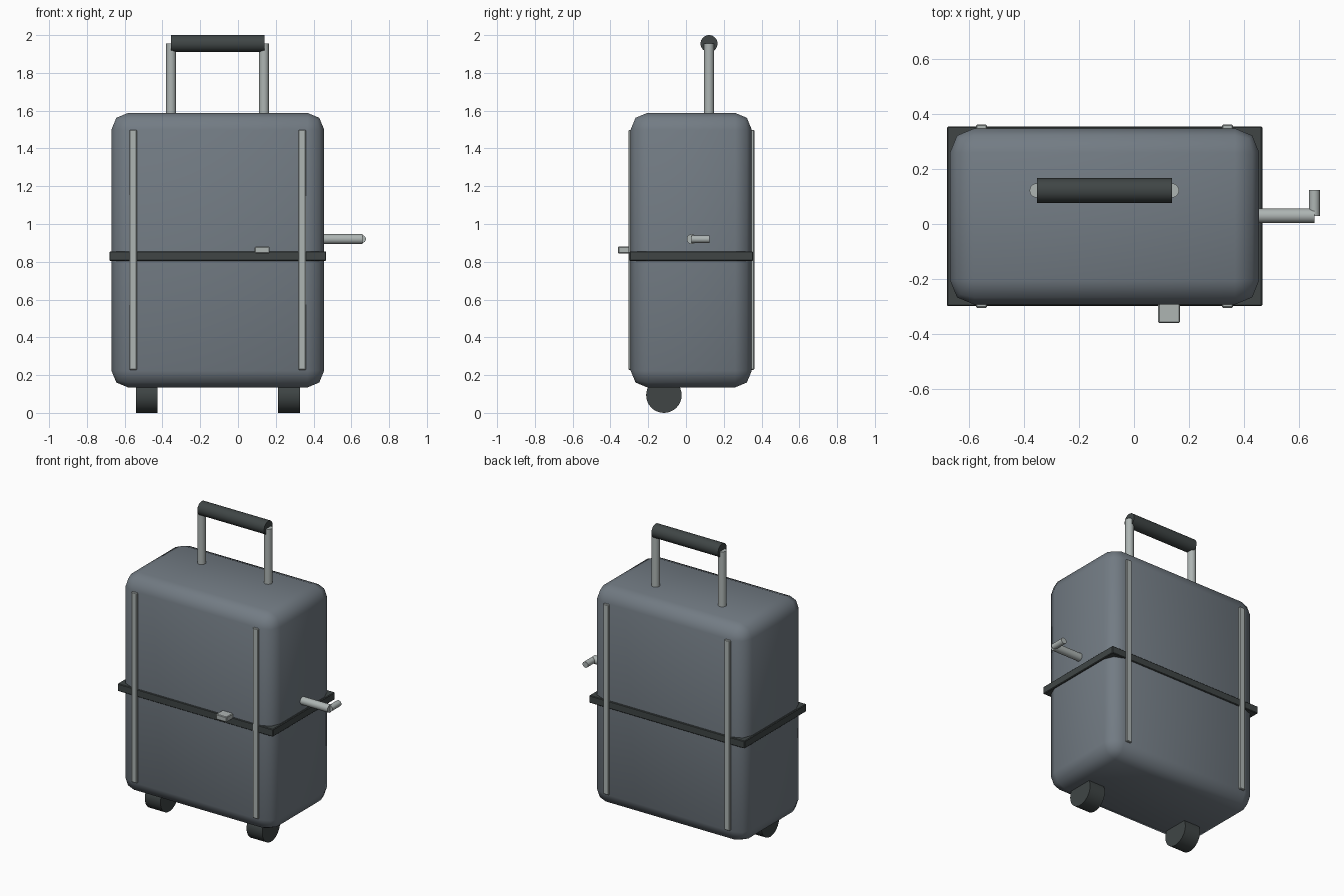
import bpy, math
from mathutils import Vector

if "Cube" in bpy.data.objects:
    bpy.data.objects.remove(bpy.data.objects["Cube"])


def material(name, color):
    m = bpy.data.materials.new(name)
    m.diffuse_color = (*color, 1)
    m.use_nodes = True
    m.node_tree.nodes["Principled BSDF"].inputs["Base Color"].default_value = m.diffuse_color
    return m


SHELL = material("shell_slate", (0.17, 0.20, 0.23))
DARK = material("dark_rubber", (0.05, 0.06, 0.06))
METAL = material("brushed_metal", (0.42, 0.46, 0.45))


def finish(ob, name, mat, angle):
    ob.name = name
    ob.data.materials.append(mat)
    bpy.ops.object.shade_smooth_by_angle(angle=math.radians(angle))
    return ob


def box(name, lo, hi, mat, bevel=0.0, segments=1, angle=30):
    lo, hi = Vector(lo), Vector(hi)
    bpy.ops.mesh.primitive_cube_add(size=1, location=(lo + hi) / 2)
    ob = bpy.context.object
    ob.scale = hi - lo
    bpy.ops.object.transform_apply(location=False, rotation=False, scale=True)
    if bevel:
        mod = ob.modifiers.new("bevel", 'BEVEL')
        mod.width, mod.segments = bevel, segments
        bpy.ops.object.modifier_apply(modifier=mod.name)
    return finish(ob, name, mat, angle)


def rod(name, start, end, radius, mat, sides=32):
    start, end = Vector(start), Vector(end)
    axis = end - start
    bpy.ops.mesh.primitive_cylinder_add(vertices=sides, radius=radius,
                                        depth=axis.length, location=(start + end) / 2)
    ob = bpy.context.object
    ob.rotation_euler = axis.to_track_quat('Z', 'Y').to_euler()
    return finish(ob, name, mat, 30)


# Rounded case and the belt around its middle
box("case_body", (-0.67, -0.293, 0.135), (0.456, 0.348, 1.588), SHELL, 0.088, 2, 60)
box("belt", (-0.681, -0.299, 0.805), (0.467, 0.355, 0.855), DARK, 0.004)
box("belt_buckle", (0.088, -0.36, 0.845), (0.168, -0.285, 0.88), METAL, 0.004)

# Vertical trim strips, front and back
for side, x in (("left", -0.555), ("right", 0.34)):
    for face, y0, y1 in (("front", -0.305, -0.285), ("back", 0.34, 0.362)):
        box(f"{face}_{side}_strip", (x - 0.02, y0, 0.228), (x + 0.02, y1, 1.498), METAL, 0.004)

# Telescopic handle
for side, x in (("left", -0.354), ("right", 0.138)):
    rod(f"handle_post_{side}", (x, 0.122, 1.56), (x, 0.122, 1.955), 0.026, METAL)
rod("handle_grip", (-0.354, 0.122, 1.955), (0.139, 0.122, 1.955), 0.045, DARK)

# Wheels
for side, x in (("left", -0.483), ("right", 0.269)):
    rod(f"wheel_{side}", (x - 0.058, -0.117, 0.094), (x + 0.058, -0.117, 0.094), 0.094, DARK)

# Side crank
rod("side_arm", (0.43, 0.03, 0.92), (0.658, 0.03, 0.92), 0.026, METAL)
rod("side_arm_tip", (0.657, 0.03, 0.92), (0.657, 0.124, 0.92), 0.02, METAL)
